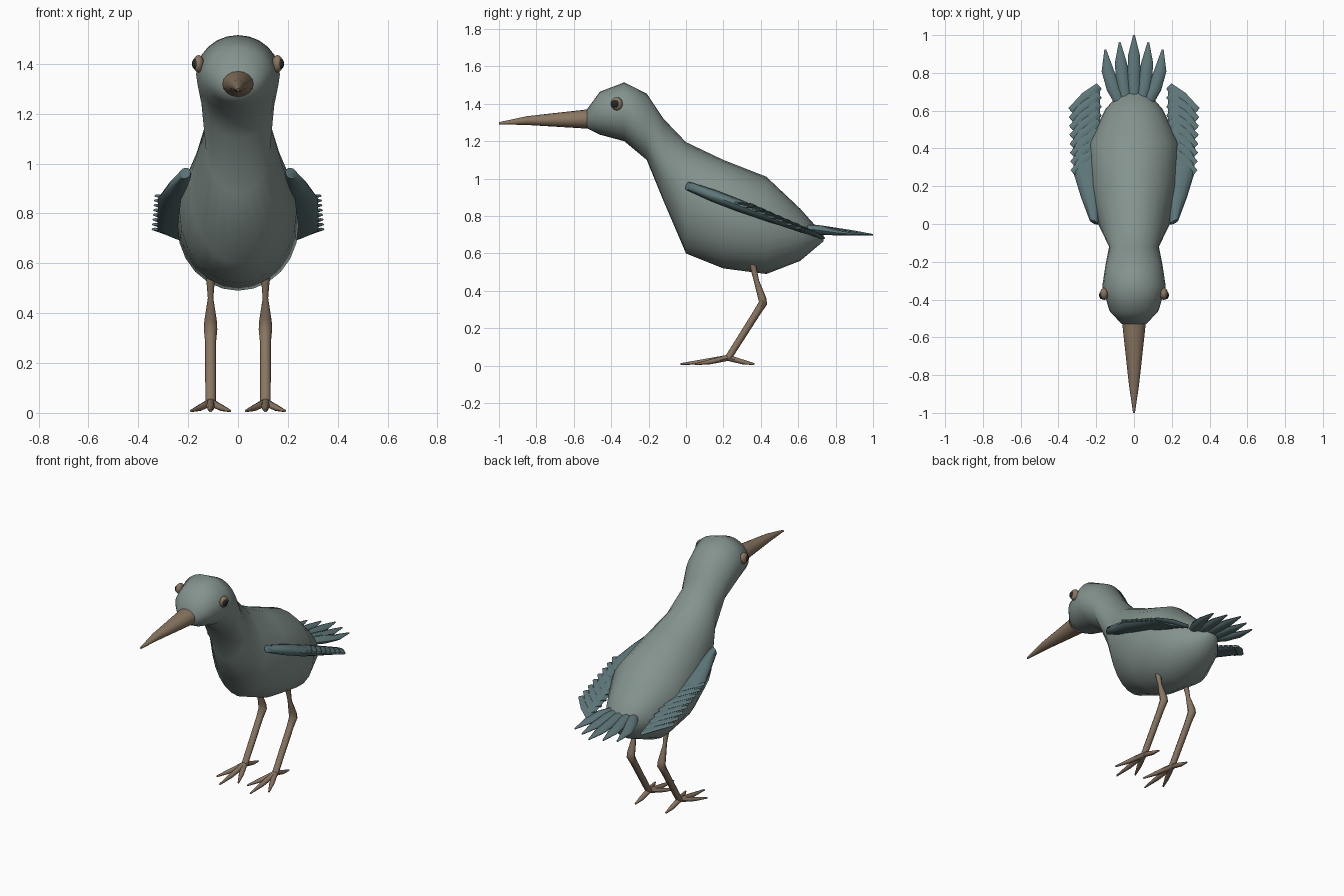
import bpy, bmesh, math
from mathutils import Vector as V

if "Cube" in bpy.data.objects:
    bpy.data.objects.remove(bpy.data.objects["Cube"])


def material(name, rgb):
    m = bpy.data.materials.new(name)
    m.diffuse_color = (*rgb, 1)
    m.use_nodes = True
    m.node_tree.nodes["Principled BSDF"].inputs["Base Color"].default_value = m.diffuse_color
    return m


GREY = material("body_grey", (0.23, 0.29, 0.27))
TEAL = material("feather_teal", (0.11, 0.18, 0.19))
TAN = material("horn_tan", (0.25, 0.18, 0.12))
DARK = material("pupil_dark", (0.02, 0.02, 0.02))


def finish(ob, mat, angle):
    ob.data.materials.append(mat)
    bpy.ops.object.select_all(action='DESELECT')
    ob.select_set(True)
    bpy.context.view_layer.objects.active = ob
    bpy.ops.object.shade_smooth_by_angle(angle=math.radians(angle))


def loft(name, groups, mat, n=12, angle=50):
    """Skin each list of elliptical sections (centre, half-axis, half-axis)."""
    bm = bmesh.new()
    for sections in groups:
        rings = []
        for c, u, v in sections:
            rings.append([bm.verts.new(V(c) + V(u) * math.cos(2 * math.pi * i / n)
                                       + V(v) * math.sin(2 * math.pi * i / n)) for i in range(n)])
        for a, b in zip(rings, rings[1:]):
            for i in range(n):
                j = (i + 1) % n
                bm.faces.new((a[i], a[j], b[j], b[i]))
        bm.faces.new(rings[0])
        bm.faces.new(rings[-1])
    bmesh.ops.recalc_face_normals(bm, faces=bm.faces)
    me = bpy.data.meshes.new(name)
    bm.to_mesh(me)
    bm.free()
    ob = bpy.data.objects.new(name, me)
    bpy.context.collection.objects.link(ob)
    finish(ob, mat, angle)


def upright(rows):
    """Rows of (y, bottom z, top z, half width) to vertical sections."""
    return [((0, y, (b + t) / 2), (w, 0, 0), (0, 0, (t - b) / 2)) for y, b, t, w in rows]


def blade(points, widths, thick):
    """Sections along a path, with horizontal width and separate thickness."""
    pts = [V(p) for p in points]
    out = []
    for i, p in enumerate(pts):
        d = (pts[min(i + 1, len(pts) - 1)] - pts[max(i - 1, 0)]).normalized()
        side = d.cross(V((0, 0, 1))).normalized()
        out.append((p, side * widths[i], side.cross(d) * thick[i]))
    return out


def ball(name, loc, scale, mat):
    bpy.ops.mesh.primitive_uv_sphere_add(segments=16, ring_count=10, radius=1, location=loc)
    ob = bpy.context.object
    ob.name = name
    ob.scale = scale
    finish(ob, mat, 60)


# Body, neck and head in one skin
loft("body", [upright([
    (-0.53, 1.27, 1.37, 0.065), (-0.46, 1.235, 1.465, 0.13), (-0.33, 1.20, 1.515, 0.168),
    (-0.21, 1.10, 1.455, 0.15), (-0.12, 0.88, 1.32, 0.132), (0.0, 0.60, 1.195, 0.19),
    (0.20, 0.52, 1.10, 0.235), (0.43, 0.49, 1.01, 0.243), (0.61, 0.56, 0.84, 0.15),
    (0.735, 0.665, 0.70, 0.04)])], GREY, 24, 70)

# Beak
loft("beak", [upright([
    (-0.52, 1.267, 1.371, 0.063), (-0.85, 1.287, 1.334, 0.027), (-1.0, 1.29, 1.302, 0.005)])],
    TAN, 16)

# Tail fan
tail = []
for k in range(-2, 3):
    a = abs(k)
    tip_y = 1.0 - 0.038 * a
    base = V((0.026 * k, 0.60, 0.745 - 0.004 * a))
    tip = V((0.076 * k, tip_y, 0.70))
    mid = V((0.055 * k, 0.72, 0.725))
    late = V((0.070 * k, tip_y - 0.11, 0.71))
    tail.append(blade([base, mid, late, tip], [0.025, 0.036, 0.032, 0.005],
                      [0.02, 0.025, 0.014, 0.004]))
loft("tail_feathers", tail, TEAL, 8)

for s, label in ((-1, "left"), (1, "right")):
    # Folded wing: sloping slab plus overlapping feathers along its outer edge
    def wing_point(x, y, lift=0.0):
        return V((s * x, y, 0.965 - 0.385 * y + lift))

    slab = []
    for xi, yi, xo, yo, th in ((0.19, 0.0, 0.235, 0.02, 0.022), (0.18, 0.15, 0.28, 0.14, 0.03),
                               (0.17, 0.30, 0.32, 0.27, 0.03), (0.18, 0.52, 0.322, 0.42, 0.022),
                               (0.18, 0.73, 0.322, 0.595, 0.012)):
        p, q = wing_point(xi, yi), wing_point(xo, yo)
        slab.append(((p + q) / 2, (q - p) / 2, (0, 0.385 * th, th)))
    loft(label + "_wing", [slab], TEAL, 12)
    feathers = []
    for i in range(8):
        y = 0.27 + 0.047 * i
        x = 0.322 + 0.0017 * i
        lift = 0.024 - 0.0025 * i
        feathers.append(blade([wing_point(0.185, y + 0.13, lift - 0.008),
                               wing_point(0.25, y + 0.07, lift), wing_point(x, y, lift * 0.4)],
                              [0.02, 0.034, 0.02], [0.008, 0.011, 0.006]))
    loft(label + "_wing_feathers", feathers, TEAL, 8)

    # Eye
    ball(label + "_eye", (s * 0.158, -0.37, 1.40), (0.022, 0.032, 0.035), TAN)
    ball(label + "_pupil", (s * 0.168, -0.377, 1.40), (0.017, 0.022, 0.023), DARK)

    # Leg with backward-bending joint
    X = s * 0.11
    leg = [(0.355, 0.545, 0.018, 0.018), (0.375, 0.46, 0.011, 0.016), (0.405, 0.37, 0.025, 0.024),
           (0.412, 0.335, 0.027, 0.022), (0.38, 0.285, 0.022, 0.02), (0.225, 0.04, 0.021, 0.018)]
    loft(label + "_leg", [[((X, y, z), (w, 0, 0), (0, t, -0.3 * t)) for y, z, w, t in leg]], TAN, 8)

    # Foot: three toes forward, one back
    toes = []
    for dx, ty in ((-0.078, 0.05), (0, -0.03), (0.078, 0.05), (0, 0.365)):
        a, b = V((X, 0.225, 0.042)), V((X + dx, ty, 0.008))
        toes.append(blade([a, a.lerp(b, 0.55) - V((0, 0, 0.003)), b],
                          [0.018, 0.015, 0.005], [0.016, 0.013, 0.005]))
    loft(label + "_foot", toes, TAN, 8)
